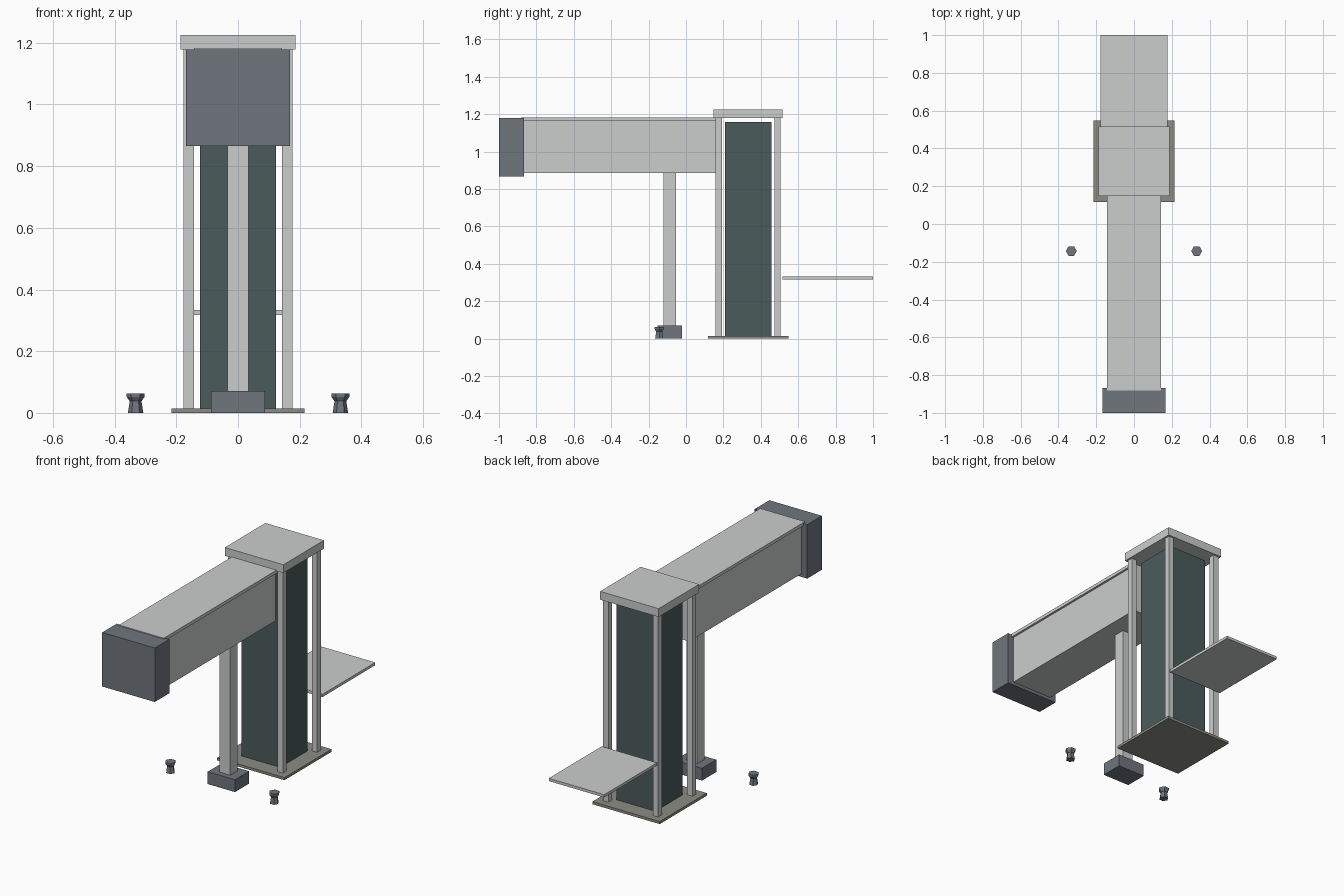
import bpy, bmesh
from math import cos, sin, tau

cube = bpy.data.objects.get("Cube")
if cube:
    bpy.data.objects.remove(cube, do_unlink=True)


def material(name, rgb):
    m = bpy.data.materials.new(name)
    m.use_nodes = True
    m.diffuse_color = (*rgb, 1)
    m.node_tree.nodes["Principled BSDF"].inputs["Base Color"].default_value = (*rgb, 1)
    return m


PALE = material("pale grey panel", (0.60, 0.61, 0.61))
SLATE = material("slate grey", (0.16, 0.18, 0.21))
GLASS = material("dark green glass", (0.07, 0.105, 0.105))
STONE = material("warm grey paving", (0.27, 0.265, 0.225))


def finish(name, bm, mat):
    bmesh.ops.recalc_face_normals(bm, faces=bm.faces)
    mesh = bpy.data.meshes.new(name)
    bm.to_mesh(mesh)
    bm.free()
    mesh.materials.append(mat)
    ob = bpy.data.objects.new(name, mesh)
    bpy.context.collection.objects.link(ob)
    return ob


def box(name, mat, x, y, z):
    """Box between the (low, high) limits on each axis."""
    bm = bmesh.new()
    bmesh.ops.create_cube(bm, size=1)
    for v in bm.verts:
        v.co = [lim[0] if c < 0 else lim[1] for c, lim in zip(v.co, (x, y, z))]
    return finish(name, bm, mat)


def lathe(name, mat, centre, profile, sides=6):
    """Closed turned solid from (radius, height) pairs."""
    bm = bmesh.new()
    rings = [[bm.verts.new((centre[0] + r * cos(tau * i / sides),
                            centre[1] + r * sin(tau * i / sides), z))
              for i in range(sides)] for r, z in profile]
    for low, high in zip(rings, rings[1:]):
        for i in range(sides):
            j = (i + 1) % sides
            bm.faces.new((low[i], low[j], high[j], high[i]))
    bm.faces.new(rings[0])
    bm.faces.new(rings[-1])
    return finish(name, bm, mat)


def half(w):
    return (-w, w)


# Lift tower: paving, glazed shaft, corner posts and roof
TY = 0.332


def around(w):
    return (TY - w, TY + w)


box("tower_base", STONE, half(0.215), around(0.215), (0, 0.015))
box("glass_shaft", GLASS, half(0.124), around(0.124), (0.015, 1.158))
box("tower_roof", PALE, half(0.187), around(0.185), (1.178, 1.226))
for sx, side in ((-1, "right"), (1, "left")):
    for sy, end in ((-1, "front"), (1, "back")):
        cx, cy = sx * 0.159, TY + sy * 0.157
        box(f"{end}_{side}_post", PALE, (cx - 0.017, cx + 0.017),
            (cy - 0.017, cy + 0.017), (0.015, 1.178))

# Rear landing slab
box("rear_landing", PALE, half(0.177), (0.517, 1.0), (0.317, 0.333))

# Covered bridge with its end portal
box("bridge_body", PALE, half(0.131), (-0.87, 0.157), (0.884, 1.164))
box("bridge_roof", PALE, half(0.143), (-0.882, 0.157), (1.164, 1.183))
box("end_portal", SLATE, half(0.168), (-1.0, -0.867), (0.866, 1.178))

# Bridge pier on its footing
box("bridge_pier", PALE, half(0.034), (-0.12, -0.053), (0.07, 0.884))
box("pier_footing", SLATE, half(0.087), (-0.152, -0.022), (0, 0.071))

# Bollards either side of the pier
for sx, side in ((-1, "right"), (1, "left")):
    bollard = lathe(f"{side}_bollard", SLATE, (sx * 0.332, -0.143),
                    [(0.025, 0), (0.019, 0.038), (0.029, 0.052), (0.029, 0.063)])
